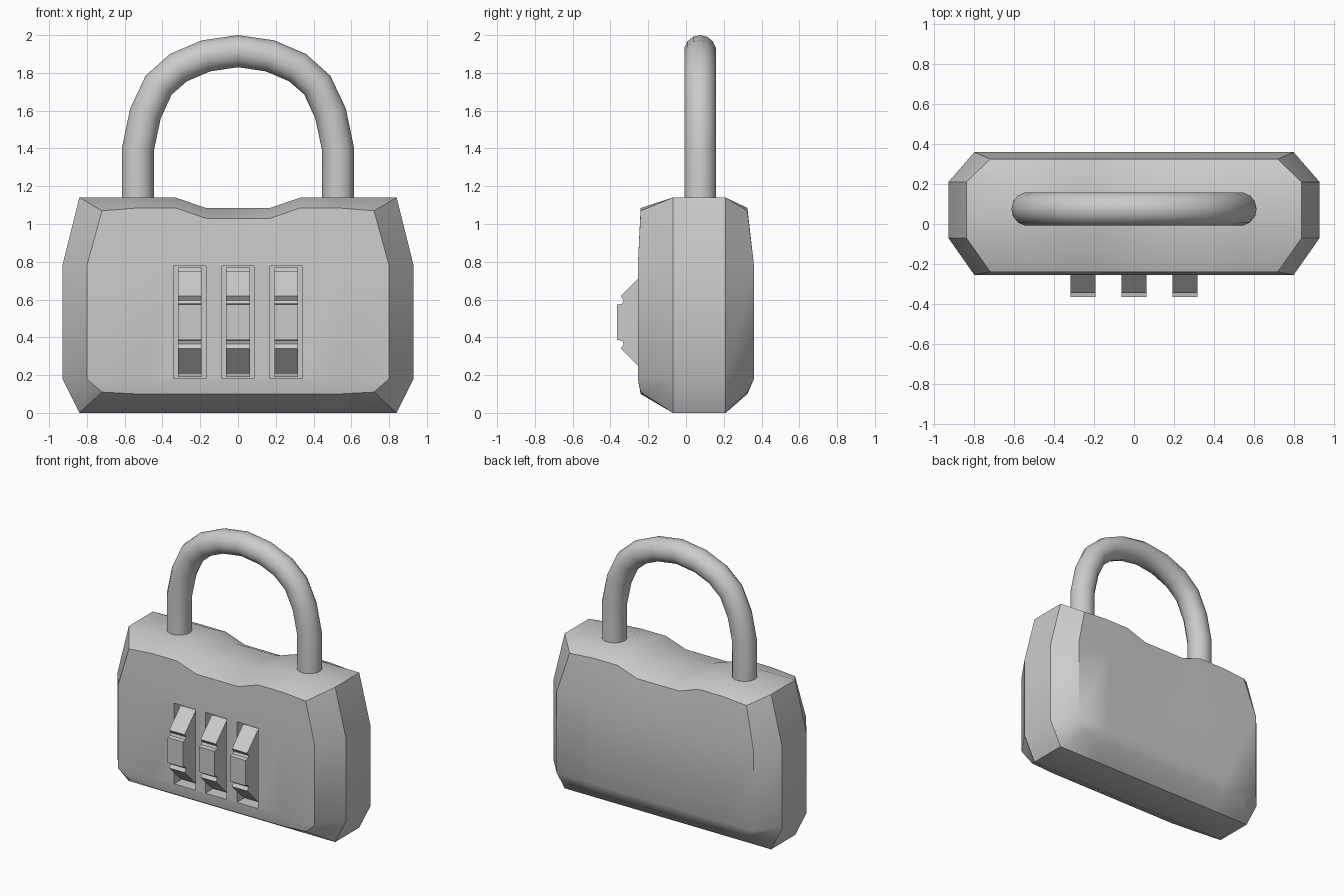
import bpy, bmesh, math

if "Cube" in bpy.data.objects:
    bpy.data.objects.remove(bpy.data.objects["Cube"])


def make_object(name, bm):
    bmesh.ops.recalc_face_normals(bm, faces=bm.faces)
    mesh = bpy.data.meshes.new(name)
    bm.to_mesh(mesh)
    bm.free()
    obj = bpy.data.objects.new(name, mesh)
    bpy.context.collection.objects.link(obj)
    return obj


def activate(obj):
    bpy.ops.object.select_all(action='DESELECT')
    obj.select_set(True)
    bpy.context.view_layer.objects.active = obj


# Body: top and bottom cap grids joined by two chamfered octagonal rings
INNER = [-0.53, -0.33, -0.17, 0.17, 0.33, 0.53]
ROW_Y = [-0.07, 0.21]


def cap(bm, z_flat, z_edge, z_corner, dip):
    def row(y, end_x, z, z_end):
        xs = [-end_x] + INNER + [end_x]
        return [bm.verts.new((x, y, z_end if abs(x) == end_x else
                              z - (dip if abs(x) < 0.2 else 0))) for x in xs]
    rows = [row(-0.24, 0.72, z_edge, z_corner),
            row(ROW_Y[0], 0.84, z_flat, z_flat),
            row(ROW_Y[1], 0.84, z_flat, z_flat),
            row(0.325, 0.72, z_edge, z_corner)]
    for a, b in zip(rows, rows[1:]):
        for i in range(7):
            bm.faces.new((a[i], a[i + 1], b[i + 1], b[i]))
    return (rows[0] + [rows[1][-1], rows[2][-1]] + rows[3][::-1]
            + [rows[2][0], rows[1][0]])


def ring(bm, z):
    xs = [-0.80] + INNER + [0.80]
    pts = [(x, -0.255) for x in xs] + [(0.93, y) for y in ROW_Y]
    pts += [(x, 0.36) for x in xs[::-1]] + [(-0.93, y) for y in ROW_Y[::-1]]
    return [bm.verts.new((x, y, z)) for x, y in pts]


bm = bmesh.new()
loops = [cap(bm, 0.0, 0.10, 0.11, 0), ring(bm, 0.18), ring(bm, 0.78),
         cap(bm, 1.14, 1.085, 1.07, 0.055)]
for a, b in zip(loops, loops[1:]):
    for i in range(20):
        j = (i + 1) % 20
        bm.faces.new((a[i], a[j], b[j], b[i]))
body = make_object("lock_body", bm)
activate(body)

# Slots cut into the front for the dials
DIAL_X = [-0.255, 0.0, 0.255]
bm = bmesh.new()
for cx in DIAL_X:
    box = bmesh.ops.create_cube(bm, size=1)["verts"]
    bmesh.ops.scale(bm, vec=(0.172, 0.4, 0.594), verts=box)
    bmesh.ops.translate(bm, vec=(cx, -0.30, 0.48), verts=box)
cutter = make_object("slot_cutter", bm)
mod = body.modifiers.new("slots", 'BOOLEAN')
mod.object = cutter
mod.operation = 'DIFFERENCE'
mod.solver = 'EXACT'
bpy.ops.object.modifier_apply(modifier=mod.name)
bpy.data.objects.remove(cutter, do_unlink=True)
bpy.ops.object.shade_smooth_by_angle(angle=math.radians(35))


# Dials: eight-sided wheels with a notch at every corner
def dial(name, cx):
    bm = bmesh.new()
    face_pts = [(-0.098, 0.262), (-0.093, 0.29), (0.093, 0.29), (0.098, 0.262)]
    profile = []
    for k in range(8):
        c, s = math.cos(k * math.pi / 4), math.sin(k * math.pi / 4)
        profile += [(-0.075 - r * c + t * s, 0.48 + r * s + t * c)
                    for t, r in face_pts]
    left, right = [[bm.verts.new((cx + dx, y, z)) for y, z in profile]
                   for dx in (-0.0625, 0.0625)]
    n = len(profile)
    for i in range(n):
        j = (i + 1) % n
        bm.faces.new((left[i], left[j], right[j], right[i]))
    bm.faces.new(left)
    bm.faces.new(right)
    return make_object(name, bm)


for name, cx in zip(("dial_left", "dial_middle", "dial_right"), DIAL_X):
    dial(name, cx)

# Shackle: round tube swept along an arch
half = [(0.53, 0.98), (0.529, 1.40), (0.49, 1.585), (0.42, 1.735),
        (0.315, 1.828), (0.17, 1.89)]
path = [(-x, z) for x, z in half] + [(0, 1.915)] + half[::-1]
SIDES, RADIUS = 14, 0.085
bm = bmesh.new()
rings = []
for i, (x, z) in enumerate(path):
    x0, z0 = path[max(i - 1, 0)]
    x1, z1 = path[min(i + 1, len(path) - 1)]
    ang = math.atan2(z1 - z0, x1 - x0)
    nx, nz = -math.sin(ang), math.cos(ang)
    loop = []
    for k in range(SIDES):
        a = 2 * math.pi * k / SIDES
        r = RADIUS * math.cos(a)
        loop.append(bm.verts.new((x + nx * r, 0.075 + RADIUS * math.sin(a), z + nz * r)))
    rings.append(loop)
for a, b in zip(rings, rings[1:]):
    for i in range(SIDES):
        j = (i + 1) % SIDES
        bm.faces.new((a[i], a[j], b[j], b[i]))
bm.faces.new(rings[0])
bm.faces.new(rings[-1])
activate(make_object("shackle", bm))
bpy.ops.object.shade_smooth_by_angle(angle=math.radians(40))
